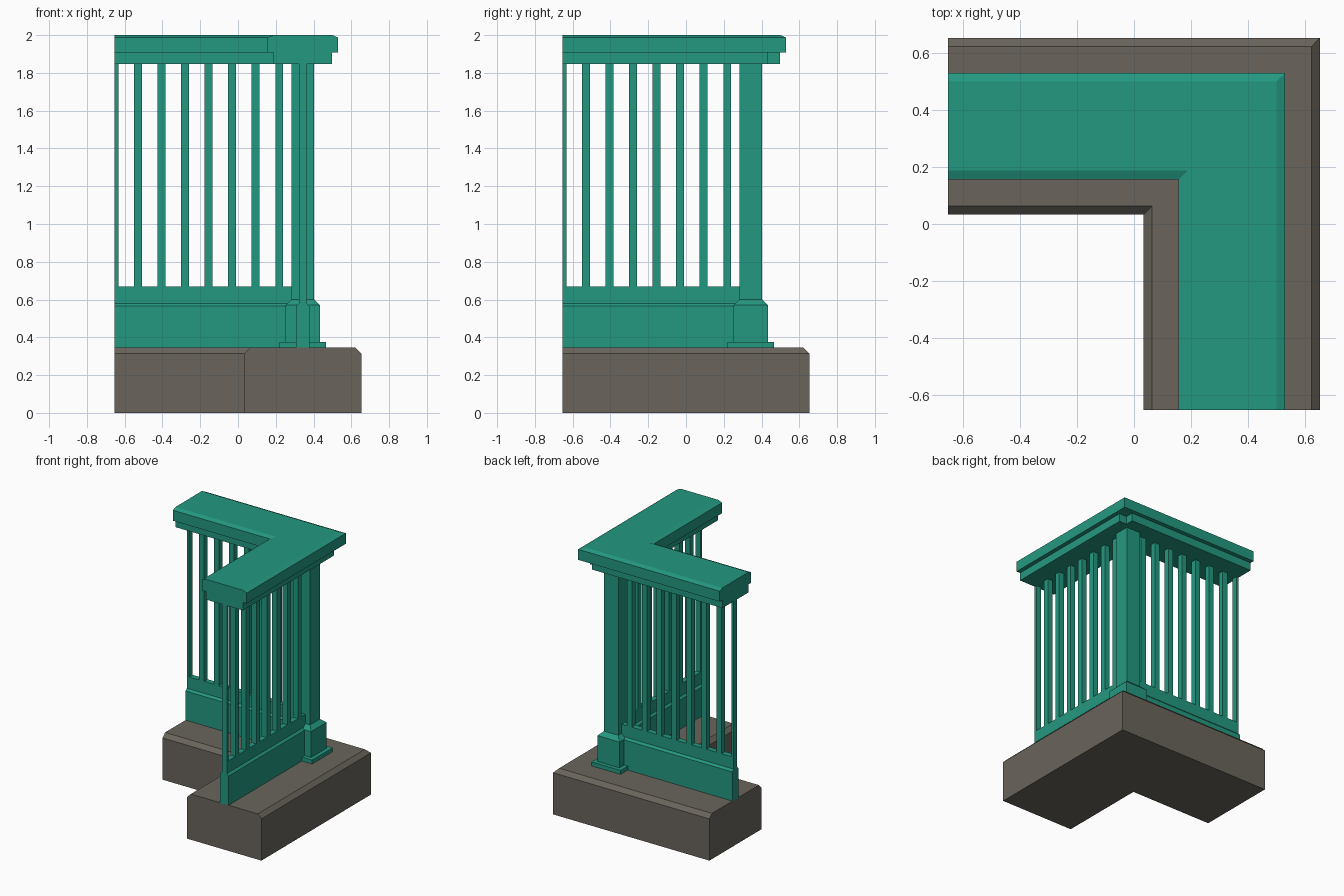
import bpy, bmesh

if "Cube" in bpy.data.objects:
    bpy.data.objects.remove(bpy.data.objects["Cube"])

C = 0.343      # centre line of both arms
END = -0.653   # cut end of both arms


def material(name, rgb):
    m = bpy.data.materials.new(name)
    m.diffuse_color = (*rgb, 1)
    m.use_nodes = True
    m.node_tree.nodes["Principled BSDF"].inputs["Base Color"].default_value = m.diffuse_color
    return m


TEAL = material("teal paint", (0.0176, 0.315, 0.217))
STONE = material("brown grey stone", (0.144, 0.13, 0.107))


def make(name, bm, mat):
    bmesh.ops.recalc_face_normals(bm, faces=bm.faces)
    me = bpy.data.meshes.new(name)
    bm.to_mesh(me)
    bm.free()
    me.materials.append(mat)
    ob = bpy.data.objects.new(name, me)
    bpy.context.collection.objects.link(ob)
    return ob


def loft(name, rings, mat):
    """Join successive closed rings of points and cap both ends."""
    bm = bmesh.new()
    vs = [[bm.verts.new(p) for p in r] for r in rings]
    n = len(rings[0])
    for a, b in zip(vs, vs[1:]):
        for i in range(n):
            j = (i + 1) % n
            bm.faces.new((a[i], a[j], b[j], b[i]))
    bm.faces.new(vs[0])
    bm.faces.new(vs[-1])
    return make(name, bm, mat)


def corner_sweep(name, half_profile, mat):
    """Sweep a symmetric (half width, z) profile round the mitred corner."""
    prof = half_profile + [(-o, z) for o, z in reversed(half_profile)]
    loft(name, [[(END, C + o, z) for o, z in prof],
                [(C + o, C + o, z) for o, z in prof],
                [(C + o, END, z) for o, z in prof]], mat)


def rect(x0, x1, y0, y1, z):
    return [(x0, y0, z), (x1, y0, z), (x1, y1, z), (x0, y1, z)]


def square_stack(name, levels):
    """Square column at the corner from (half width, z) levels."""
    loft(name, [rect(C - h, C + h, C - h, C + h, z) for h, z in levels], TEAL)


# Stone base, lower panel and top rail
corner_sweep("stone_base", [(0.31, 0), (0.31, 0.315), (0.28, 0.345)], STONE)
corner_sweep("lower_panel", [(0.036, 0.34), (0.036, 0.565), (0.021, 0.58), (0.021, 0.67)], TEAL)
corner_sweep("top_rail", [(0.187, 1.908), (0.187, 1.987), (0.156, 2.0)], TEAL)

# Moulding under the rail, with a notched outer corner
a, b, n = C - 0.155, C + 0.155, C + 0.092
outline = [(END, a), (a, a), (a, END), (b, END), (b, n), (n, n), (n, b), (END, b)]
loft("rail_moulding", [[(x, y, z) for x, y in outline] for z in (1.847, 1.908)], TEAL)

# Corner post with pedestal and plinth
square_stack("corner_post", [(0.06, 0.59), (0.06, 1.85)])
square_stack("post_pedestal", [(0.092, 0.345), (0.092, 0.57), (0.06, 0.6)])
square_stack("post_plinth", [(0.122, 0.343), (0.122, 0.375)])

# Square balusters on both arms; the last one is halved by the cut end
H = 0.021
for i in range(1, 9):
    p = C - 0.1247 * i
    p0, p1 = max(p - H, END), p + H
    loft(f"back_baluster_{i}", [rect(p0, p1, C - H, C + H, z) for z in (0.665, 1.85)], TEAL)
    loft(f"side_baluster_{i}", [rect(C - H, C + H, p0, p1, z) for z in (0.665, 1.85)], TEAL)
